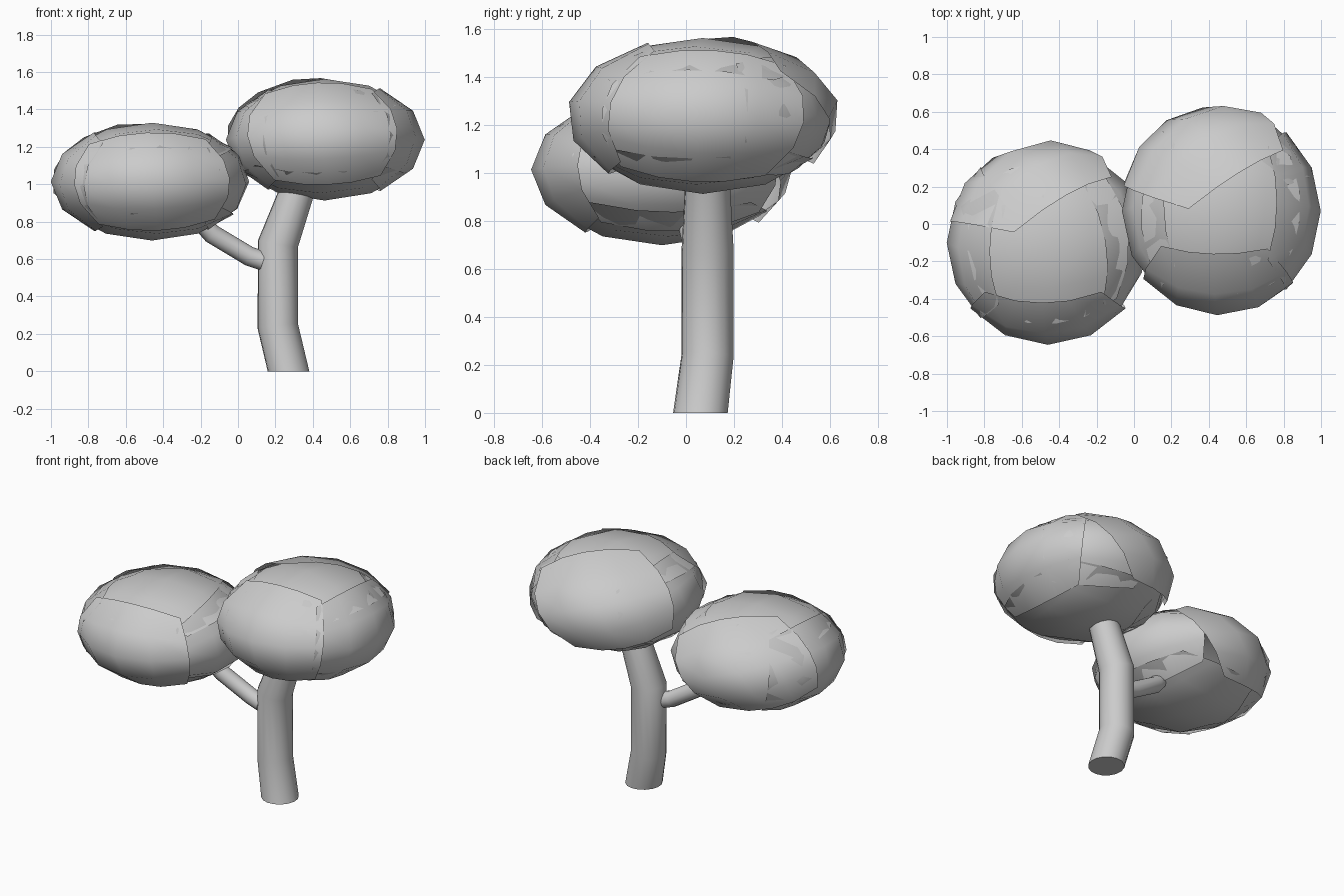
import bpy, bmesh
from math import radians, tan
from mathutils import Vector, Matrix

if "Cube" in bpy.data.objects:
    bpy.data.objects.remove(bpy.data.objects["Cube"])


def finish(ob, convert=False):
    bpy.ops.object.select_all(action='DESELECT')
    ob.select_set(True)
    bpy.context.view_layer.objects.active = ob
    if convert:
        bpy.ops.object.convert(target='MESH')
    bpy.ops.object.shade_smooth_by_angle(angle=radians(50))


def tube(name, pts, sides_res):
    # swept round limb; each point is x, y, z, radius
    cu = bpy.data.curves.new(name, 'CURVE')
    cu.dimensions = '3D'
    cu.bevel_depth = 1.0
    cu.bevel_resolution = sides_res
    cu.use_fill_caps = True
    sp = cu.splines.new('POLY')
    sp.points.add(len(pts) - 1)
    for p, (x, y, z, r) in zip(sp.points, pts):
        p.co = (x, y, z, 1)
        p.radius = r
    ob = bpy.data.objects.new(name, cu)
    bpy.context.collection.objects.link(ob)
    finish(ob, True)
    return bpy.context.view_layer.objects.active


def foliage(name, centre, radii, patches, n=4):
    # ellipsoid crown made of overlapping curved leaf sheets
    bm = bmesh.new()
    for yaw, pitch, twist, hu, hv, r in patches:
        rot = (Matrix.Rotation(radians(yaw), 3, 'Z')
               @ Matrix.Rotation(radians(90 - pitch), 3, 'Y')
               @ Matrix.Rotation(radians(twist), 3, 'Z'))
        grid = []
        for i in range(n + 1):
            row = []
            for j in range(n + 1):
                u = tan(radians(hu * (2 * i / n - 1)))
                v = tan(radians(hv * (2 * j / n - 1)))
                d = rot @ Vector((u, v, 1)).normalized() * r
                row.append(bm.verts.new([c + s * k for c, s, k in zip(centre, radii, d)]))
            grid.append(row)
        for i in range(n):
            for j in range(n):
                bm.faces.new((grid[i][j], grid[i + 1][j], grid[i + 1][j + 1], grid[i][j + 1]))
    me = bpy.data.meshes.new(name)
    bm.to_mesh(me)
    bm.free()
    ob = bpy.data.objects.new(name, me)
    bpy.context.collection.objects.link(ob)
    finish(ob)


# trunk, with its foot cut level with the ground, and side branch
trunk = tube("trunk", [(0.27, 0.06, 0, 0.115), (0.213, 0.09, 0.24, 0.109),
                       (0.213, 0.09, 0.68, 0.109), (0.34, 0.09, 1.03, 0.09)], 6)
for v in trunk.data.vertices:
    if v.co.z < 0.1:
        v.co.z = 0
tube("branch", [(0.135, 0.06, 0.59, 0.052), (0.06, 0.06, 0.615, 0.052),
                (-0.14, 0.03, 0.735, 0.052), (-0.23, 0.0, 0.83, 0.045)], 4)

# crowns: each sheet is yaw, pitch, twist, two half angles, radius factor
foliage("left_crown", (-0.46, -0.1, 1.014), (0.528, 0.53, 0.315), [
    (-90, 0, 4, 54, 50, 1.03),
    (180, 0, -6, 55, 48, 1.025),
    (112, 16, 25, 54, 52, 1.035),
    (10, 0, 6, 55, 55, 1.0),
    (0, 90, 6, 55, 55, 1.0),
    (0, -90, -6, 56, 56, 1.0)])
foliage("right_crown", (0.463, 0.07, 1.238), (0.525, 0.55, 0.325), [
    (-92, 10, 4, 56, 48, 1.03),
    (180, 0, 5, 55, 52, 1.005),
    (112, 22, 22, 54, 50, 1.04),
    (0, 0, -6, 56, 49, 1.02),
    (60, 0, 0, 50, 40, 0.995),
    (0, 90, -8, 54, 54, 1.0),
    (0, -90, 6, 57, 57, 1.0)])
